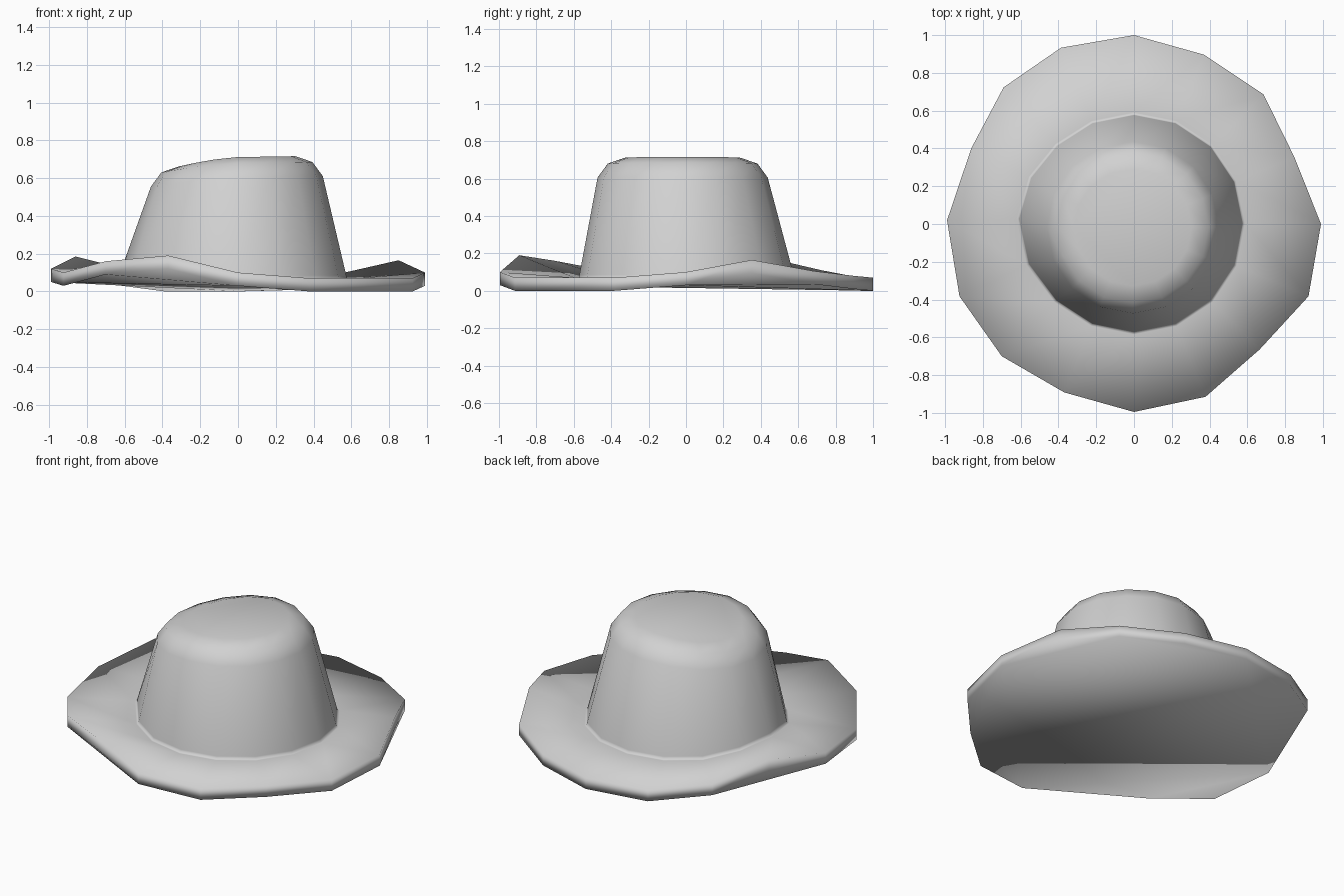
import bpy
import bmesh
from math import sin, cos, tau

cube = bpy.data.objects.get("Cube")
if cube:
    bpy.data.objects.remove(cube)

SIDES = 16

felt = bpy.data.materials.new("light_grey_felt")
felt.use_nodes = True
GREY = (0.64, 0.64, 0.64, 1)
felt.diffuse_color = GREY
felt.node_tree.nodes["Principled BSDF"].inputs["Base Color"].default_value = GREY


def right_side(i, power):
    """1 at the right side of the hat, fading to 0 at the front and back."""
    return max(0, -sin(tau * i / SIDES)) ** power


def ring(radius, height, turn=lambda i: 0, offset_x=0, offset_y=0):
    """Points clockwise from the back; radius, height and turn are functions of the index."""
    points = []
    for i in range(SIDES):
        angle = tau * (i + turn(i)) / SIDES
        points.append((offset_x + radius(i) * sin(angle),
                       offset_y + radius(i) * cos(angle), height(i)))
    return points


# Wavy brim: an uneven rim with a vertical edge
THICKNESS = 0.07
rim_radius = [1, .97, .97, .92, .99, 1, .94, .99, .995, .965, .99, 1, .99, .95, 1, 1.01]
rim_lift = [0, .01, .035, .095, .03, 0, 0, 0, .03, .12, .09, .03, .05, .115, .04, 0]
rim_turn = {12: 0.05, 13: 0.11, 14: 0.06}


def rim(thickness):
    return ring(lambda i: rim_radius[i], lambda i: rim_lift[i] + thickness,
                lambda i: rim_turn.get(i, 0))


# Seam between brim and crown, bulging and rising on the right side
def seam(radius, height):
    return ring(lambda i: radius + 0.035 * right_side(i, 6),
                lambda i: height + 0.06 * right_side(i, 6),
                lambda i: 0.1 * right_side(i, 6), 0, 0.003)


# Tapered crown whose shoulder sinks towards the right side
def crown_ring(radius, height):
    def sunk(i):
        return height - 0.045 * right_side(i, 1.5) + 0.005 * sin(tau * i / SIDES)
    return ring(lambda i: radius, sunk, offset_x=-0.006, offset_y=-0.018)


rings = [rim(0), rim(THICKNESS),
         seam(0.588, 0.066), seam(0.577, 0.068), seam(0.573, 0.085),
         crown_ring(0.455, 0.605), crown_ring(0.4, 0.68), crown_ring(0.31, 0.711)]

bm = bmesh.new()
loops = [[bm.verts.new(p) for p in points] for points in rings]
for low, high in zip(loops, loops[1:]):
    for i in range(SIDES):
        j = (i + 1) % SIDES
        bm.faces.new((low[j], low[i], high[i], high[j]))

# Crown top
bm.faces.new(loops[-1][::-1])

# Underside of the brim, folded into ever larger triangles
under = loops[0]
for step in (1, 2, 4):
    for i in range(0, SIDES, 2 * step):
        bm.faces.new([under[k % SIDES] for k in (i, i + step, i + 2 * step)])

for face in bm.faces:
    face.smooth = True
mesh = bpy.data.meshes.new("hat")
bm.to_mesh(mesh)
bm.free()
mesh.materials.append(felt)
hat = bpy.data.objects.new("hat", mesh)
bpy.context.collection.objects.link(hat)
